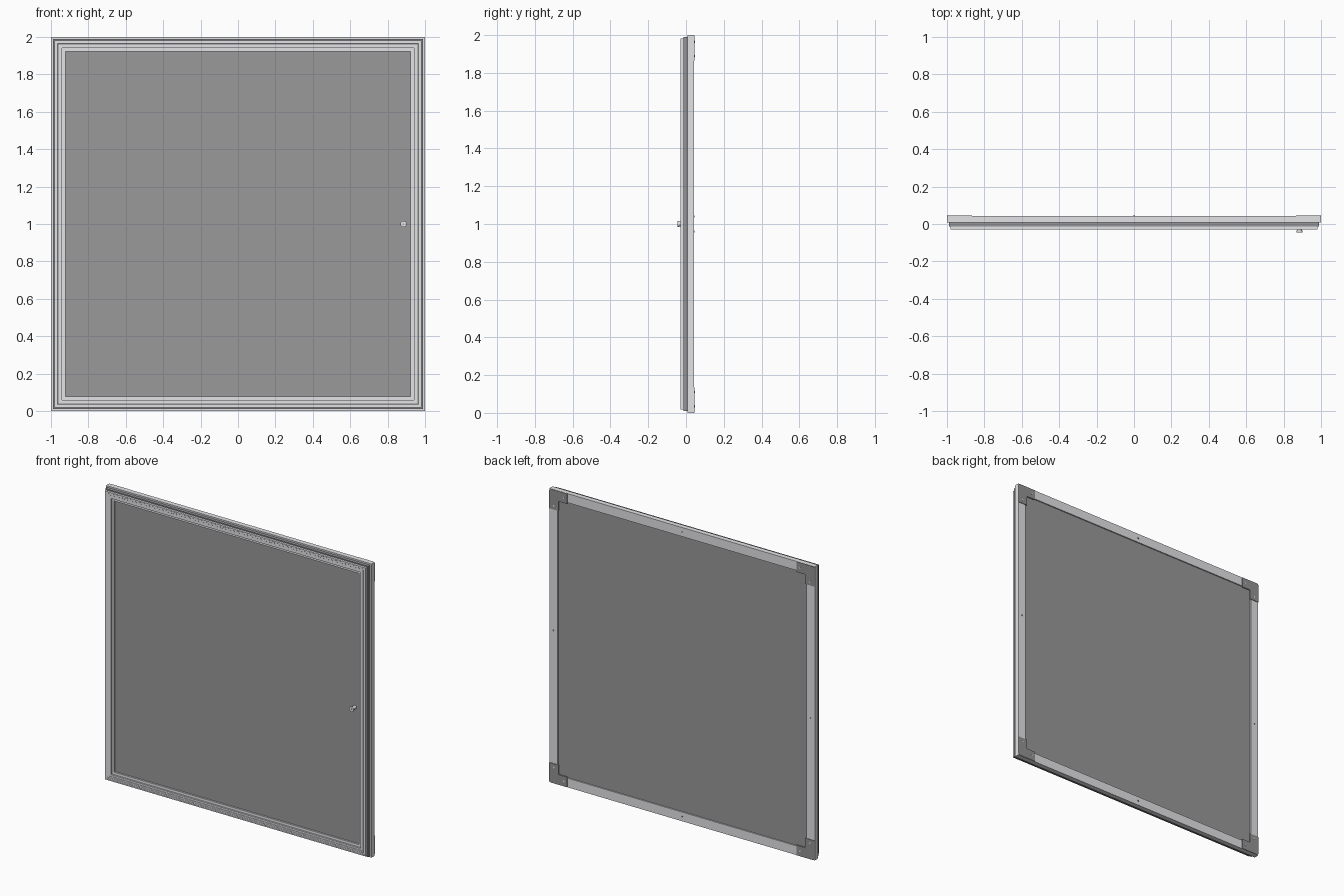
import bpy, bmesh, math
from mathutils import Matrix

if "Cube" in bpy.data.objects:
    bpy.data.objects.remove(bpy.data.objects["Cube"])

def material(name, r, g, b):
    m = bpy.data.materials.new(name)
    m.diffuse_color = (r, g, b, 1)
    m.use_nodes = True
    m.node_tree.nodes["Principled BSDF"].inputs["Base Color"].default_value = m.diffuse_color
    return m

ALU = material("light aluminium", 0.78, 0.78, 0.81)
GREY = material("panel grey", 0.32, 0.32, 0.32)
SEAL = material("seal grey", 0.30, 0.30, 0.31)
PLASTIC = material("corner grey", 0.29, 0.29, 0.29)

def finish(bm, name, mat):
    bmesh.ops.recalc_face_normals(bm, faces=bm.faces)
    me = bpy.data.meshes.new(name)
    bm.to_mesh(me)
    bm.free()
    ob = bpy.data.objects.new(name, me)
    bpy.context.collection.objects.link(ob)
    me.materials.append(mat)
    return ob

def mitred_frame(name, profile, mat):
    """Sweep a closed (inset, y) profile round the 2 x 2 square."""
    bm = bmesh.new()
    rings = [[bm.verts.new((sx * (1 - d), y, 1 + sz * (1 - d))) for d, y in profile]
             for sx, sz in ((-1, -1), (1, -1), (1, 1), (-1, 1))]
    n = len(profile)
    for k in range(4):
        a, b = rings[k], rings[(k + 1) % 4]
        for i in range(n):
            j = (i + 1) % n
            bm.faces.new((a[i], a[j], b[j], b[i]))
    return finish(bm, name, mat)

def plate(name, inset, y0, y1, mat):
    bm = bmesh.new()
    s = 2 * (1 - inset)
    bmesh.ops.create_cube(bm, size=1, matrix=Matrix.Translation((0, (y0 + y1) / 2, 1))
                          @ Matrix.Diagonal((s, y1 - y0, s, 1)))
    return finish(bm, name, mat)

def disc(name, x, z, y0, y1, r, mat, seg=16):
    bm = bmesh.new()
    bmesh.ops.create_cone(bm, cap_ends=True, segments=seg, radius1=r, radius2=r, depth=y1 - y0,
                          matrix=Matrix.Translation((x, (y0 + y1) / 2, z))
                          @ Matrix.Rotation(math.pi / 2, 4, 'X'))
    return finish(bm, name, mat)

# Back casing frame
mitred_frame("casing_frame", [(0, 0.008), (0, 0.042), (0.062, 0.042), (0.062, 0.024),
                              (0.056, 0.024), (0.056, 0.004), (0.012, 0.004), (0.012, 0.008)], ALU)

# Darker seal between casing and door
mitred_frame("door_seal", [(0.010, 0.008), (0.010, -0.014), (0.056, -0.014), (0.056, 0.008)], SEAL)

# Door frame: raised outer band, shallow steps, wide recessed inner lip
mitred_frame("door_frame", [(0.018, -0.013), (0.018, -0.030), (0.026, -0.030), (0.027, -0.029),
                            (0.036, -0.029), (0.037, -0.028), (0.047, -0.028), (0.048, -0.026),
                            (0.060, -0.026), (0.060, -0.015), (0.077, -0.015), (0.077, 0.004),
                            (0.056, 0.004), (0.056, -0.013)], ALU)

# Door pane and back panel
plate("door_pane", 0.070, -0.004, 0.001, GREY)
plate("back_panel", 0.058, 0.026, 0.034, GREY)

# Lock on the door pane
disc("lock_barrel", 0.885, 1.0, -0.037, -0.002, 0.012, ALU, 24)
disc("lock_cap", 0.885, 1.0, -0.045, -0.036, 0.017, ALU, 24)
disc("lock_keyhole", 0.885, 1.0, -0.0455, -0.044, 0.004, SEAL, 12)

# L-shaped corner brackets with rounded outer corner, and their screws
L, W, R, E = 0.135, 0.070, 0.012, 0.001
for sx in (-1, 1):
    for sz in (-1, 1):
        outline = [(L, E), (L, W), (W, W), (W, L), (E, L)]
        for k in range(5):
            a = math.pi + k * math.pi / 8
            outline.append((E + R + R * math.cos(a), E + R + R * math.sin(a)))
        bm = bmesh.new()
        f = bm.faces.new([bm.verts.new((sx * (1 - u), 0.038, 1 + sz * (1 - v))) for u, v in outline])
        ext = bmesh.ops.extrude_face_region(bm, geom=[f])
        bmesh.ops.translate(bm, vec=(0, 0.0075, 0),
                            verts=[v for v in ext["geom"] if isinstance(v, bmesh.types.BMVert)])
        finish(bm, "corner_bracket", PLASTIC)
        for u, v in ((0.11, 0.035), (0.035, 0.11)):
            disc("bracket_screw", sx * (1 - u), 1 + sz * (1 - v), 0.044, 0.0465, 0.006, ALU, 12)

# Small fixings halfway along each casing side
for x, z in ((0.968, 1.04), (-0.968, 0.96), (0, 1.968), (0, 0.032)):
    disc("casing_screw", x, z, 0.041, 0.0455, 0.005, SEAL, 12)
